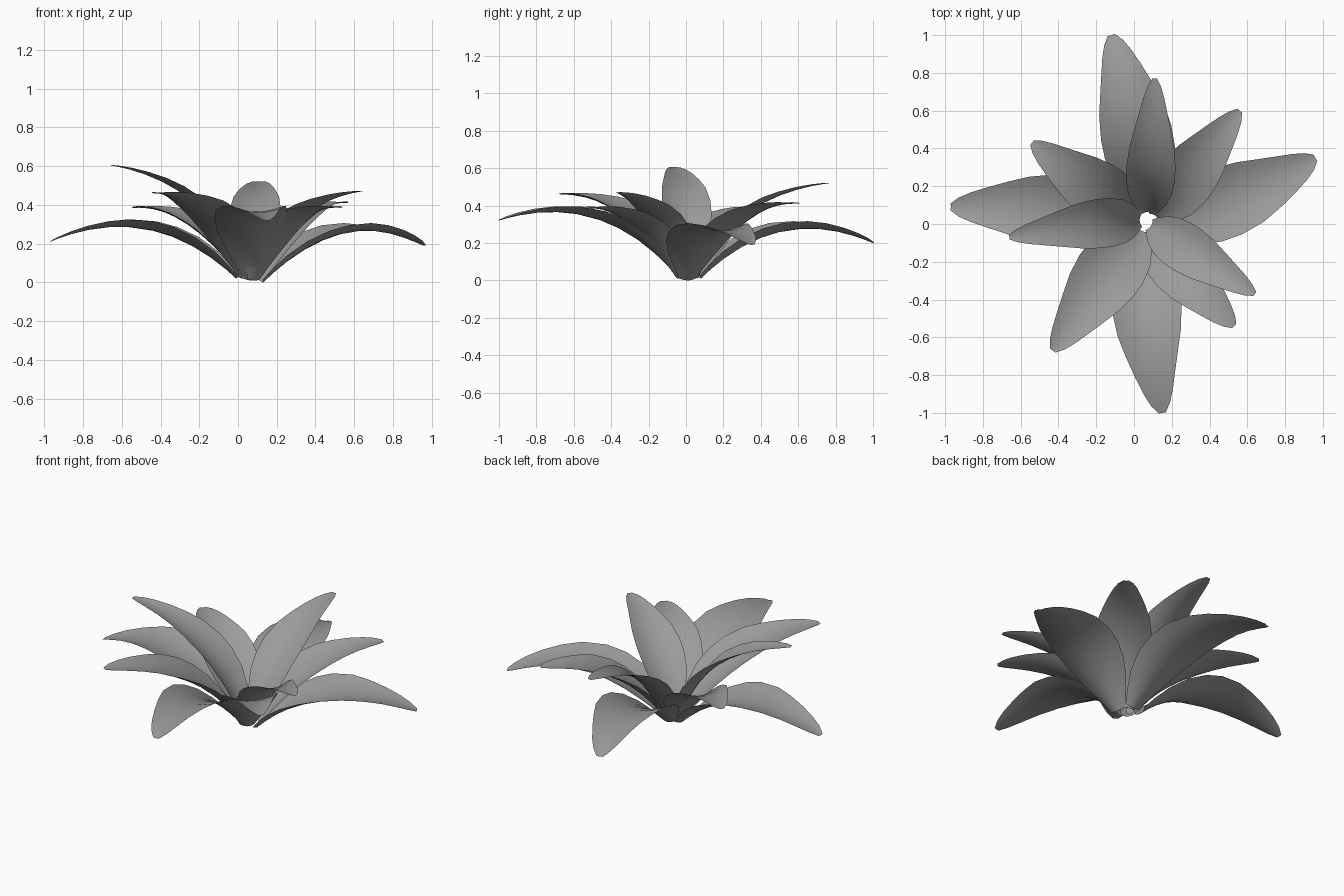
import bpy, bmesh
from mathutils import Vector

if "Cube" in bpy.data.objects:
    bpy.data.objects.remove(bpy.data.objects["Cube"])

# Leaf half-outline: (fraction of length, fraction of full width)
OUTLINE = [(0, .26), (.07, .44), (.16, .68), (.27, .89), (.38, .99), (.48, 1), (.6, .91),
           (.7, .75), (.8, .58), (.89, .42), (.955, .27), (1, .1)]
COLS = 8

grey = bpy.data.materials.new("leaf_grey")
grey.diffuse_color = (.33, .33, .33, 1)
grey.use_nodes = True
grey.node_tree.nodes["Principled BSDF"].inputs["Base Color"].default_value = grey.diffuse_color


def spine(base, tip, f, h, bow, n=80):
    """Arching centre line, bowed sideways by bow = (x, y), sampled evenly by length."""
    ctrl = base.lerp(tip, f)
    ctrl += Vector((bow[0], bow[1], h - ctrl.z))
    pts = [base * (1 - t) ** 2 + ctrl * 2 * t * (1 - t) + tip * t * t
           for t in (i / n for i in range(n + 1))]
    dist = [0.0]
    for a, b in zip(pts, pts[1:]):
        dist.append(dist[-1] + (b - a).length)

    def at(u):
        d = u * dist[-1]
        for i in range(n):
            if dist[i + 1] >= d - 1e-6:
                k = (d - dist[i]) / (dist[i + 1] - dist[i])
                return pts[i].lerp(pts[i + 1], k), (pts[i + 1] - pts[i]).normalized()
    return at


def leaf(name, base, tip, width, f, h, bow=(0, 0), cup=.3):
    base, tip = Vector(base), Vector(tip)
    at = spine(base, tip, f, h, bow)
    bm = bmesh.new()
    rows = []
    for u, w in OUTLINE:
        p, tangent = at(u)
        side = Vector((-tangent.y, tangent.x, 0)).normalized()
        up = tangent.cross(side)
        hw = width * w / 2
        row = []
        for j in range(COLS + 1):
            s = 2 * j / COLS - 1
            # cupped cross-section, flattening towards the tip
            depth = hw * cup * (1.25 - .75 * u) * s * s
            row.append(bm.verts.new(p + side * hw * s + up * depth))
        rows.append(row)
    for a, b in zip(rows, rows[1:]):
        for j in range(COLS):
            bm.faces.new((a[j], b[j], b[j + 1], a[j + 1])).smooth = True
    mesh = bpy.data.meshes.new(name)
    bm.to_mesh(mesh)
    bm.free()
    mesh.materials.append(grey)
    bpy.context.collection.objects.link(bpy.data.objects.new(name, mesh))


# Long drooping outer leaves: base, tip, width, bend position, bend height, sideways bow
outer = [
    ((.07, .08, .01), (-.12, 1.0, .20), .38, .45, .42, (.05, 0)),
    ((.13, .01, .00), (.96, .35, .19), .38, .45, .41, (.03, -.07)),
    ((.06, -.05, .025), (.15, -1.0, .32), .37, .42, .49, (-.06, 0)),
    ((-.01, .05, .02), (-.97, .09, .21), .37, .45, .43, (0, .02)),
]
# Middle ring
middle = [
    ((.12, .04, .01), (.56, .60, .41), .31, .39, .42),
    ((.09, -.04, .01), (.53, -.54, .385), .31, .39, .405, (-.02, -.01)),
    ((.03, -.03, .02), (-.43, -.67, .46), .36, .37, .455),
    ((.02, .06, .02), (-.54, .43, .385), .31, .39, .40, (-.02, -.03)),
]
# Upright inner leaves
inner = [
    ((.08, .065, .01), (.11, .77, .52), .26, .25, .455),
    ((.09, -.01, .02), (.64, -.37, .47), .26, .28, .415),
    ((.03, .02, .02), (-.66, -.07, .605), .26, .25, .515, (0, .02)),
]
for ring, leaves in (("outer", outer), ("middle", middle), ("inner", inner)):
    for i, spec in enumerate(leaves):
        leaf(f"{ring}_leaf_{i + 1}", *spec)
